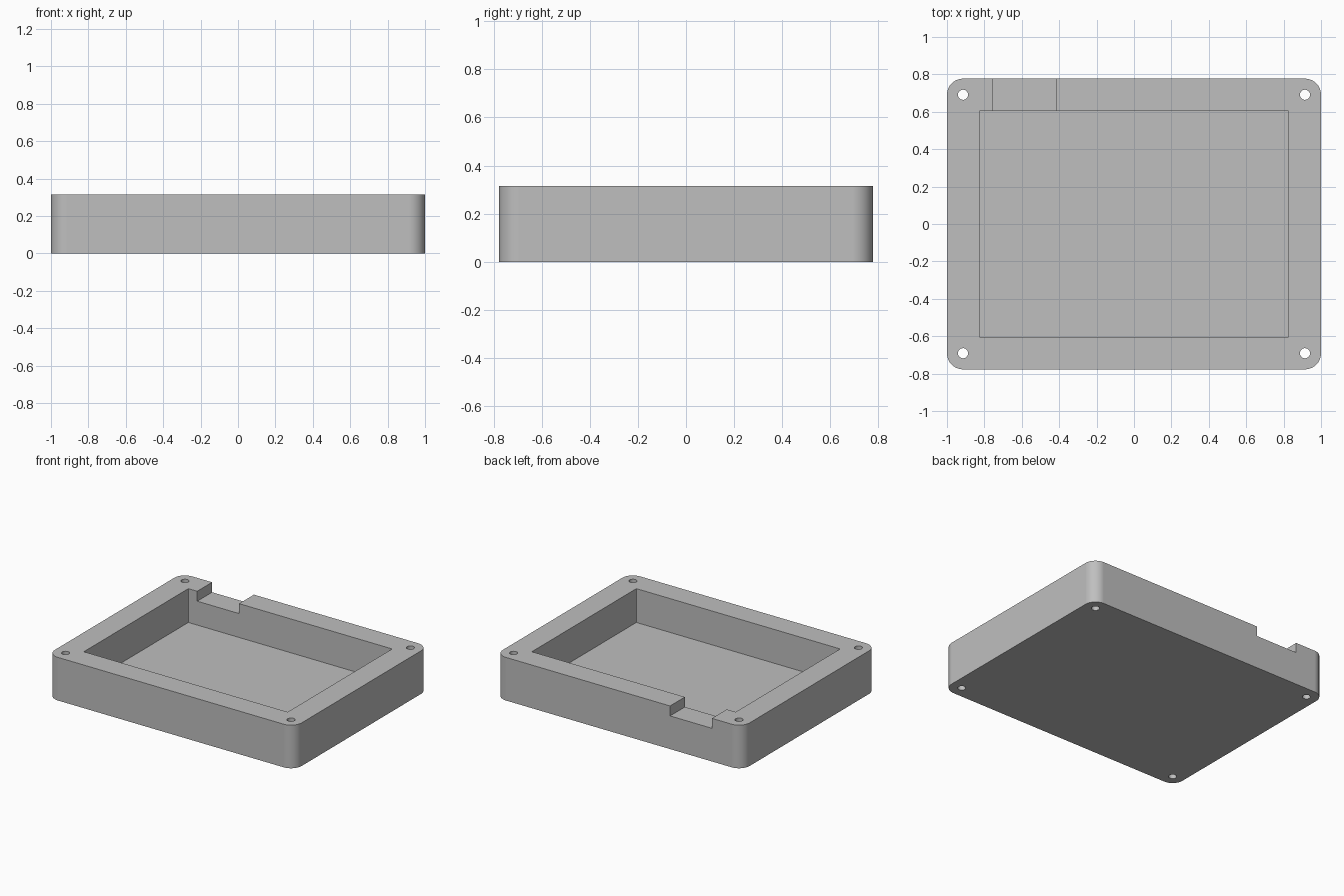
import bpy
import bmesh
import math

cube = bpy.data.objects.get("Cube")
if cube:
    bpy.data.objects.remove(cube, do_unlink=True)

HALF_X, HALF_Y, HEIGHT = 1.0, 0.777, 0.316
CORNER = 0.086           # rounded corners share their centres with the screw holes
HOLE_X, HOLE_Y = HALF_X - CORNER, HALF_Y - CORNER
HOLE_RADIUS = 0.027
FLOOR = 0.068
NOTCH_Z = 0.243

grey = bpy.data.materials.new("plain grey")
grey.use_nodes = True
colour = (0.52, 0.52, 0.52, 1)
grey.diffuse_color = colour
grey.node_tree.nodes["Principled BSDF"].inputs["Base Color"].default_value = colour


def rounded_block(name, x0, x1, y0, y1, z0, z1, radius=0.0, steps=16):
    """Extruded rectangle with optionally rounded upright corners."""
    corners = [(x1, y1, -1, -1), (x0, y1, 1, -1), (x0, y0, 1, 1), (x1, y0, -1, 1)]
    bm = bmesh.new()
    ring = []
    for quarter, (x, y, sx, sy) in enumerate(corners):
        cx, cy = x + sx * radius, y + sy * radius
        for i in range(steps + 1 if radius else 1):
            a = (quarter + i / steps) * math.pi / 2
            ring.append(bm.verts.new((cx + radius * math.cos(a), cy + radius * math.sin(a), z0)))
    base = bm.faces.new(ring)
    top = bmesh.ops.extrude_face_region(bm, geom=[base])["geom"]
    for v in top:
        if isinstance(v, bmesh.types.BMVert):
            v.co.z = z1
    bmesh.ops.recalc_face_normals(bm, faces=bm.faces)
    return finish(bm, name)


def cylinder(name, x, y, radius, z0, z1):
    bm = bmesh.new()
    bmesh.ops.create_cone(bm, cap_ends=True, segments=40, radius1=radius,
                          radius2=radius, depth=z1 - z0)
    bmesh.ops.translate(bm, verts=bm.verts, vec=(x, y, (z0 + z1) / 2))
    return finish(bm, name)


def finish(bm, name):
    mesh = bpy.data.meshes.new(name)
    bm.to_mesh(mesh)
    bm.free()
    mesh.materials.append(grey)
    obj = bpy.data.objects.new(name, mesh)
    bpy.context.collection.objects.link(obj)
    return obj


def cut(target, cutter):
    """Subtract the cutter from the target, then discard the cutter."""
    cutter.hide_render = True
    mod = target.modifiers.new("cut", "BOOLEAN")
    mod.operation = "DIFFERENCE"
    mod.solver = "EXACT"
    mod.object = cutter
    bpy.context.view_layer.objects.active = target
    bpy.ops.object.modifier_apply(modifier=mod.name)
    bpy.data.objects.remove(cutter, do_unlink=True)


# Tray body
tray = rounded_block("enclosure_tray", -HALF_X, HALF_X, -HALF_Y, HALF_Y, 0, HEIGHT, CORNER)

# Open pocket with a thin floor
cut(tray, rounded_block("pocket_cutter", -0.826, 0.826, -0.605, 0.605,
                        FLOOR, HEIGHT + 0.1, 0.005, 4))

# Cable notch through the back wall
cut(tray, rounded_block("notch_cutter", -0.754, -0.415, 0.55, HALF_Y + 0.1,
                        NOTCH_Z, HEIGHT + 0.1))

# Screw holes through the four corners
for sx in (-1, 1):
    for sy in (-1, 1):
        cut(tray, cylinder("hole_cutter", sx * HOLE_X, sy * HOLE_Y, HOLE_RADIUS,
                           -0.1, HEIGHT + 0.1))

# Smooth corners and holes, crisp edges elsewhere
bpy.ops.object.select_all(action="DESELECT")
tray.select_set(True)
bpy.context.view_layer.objects.active = tray
bpy.ops.object.shade_smooth_by_angle(angle=math.radians(30))
weighted = tray.modifiers.new("weighted normals", "WEIGHTED_NORMAL")
weighted.keep_sharp = True
